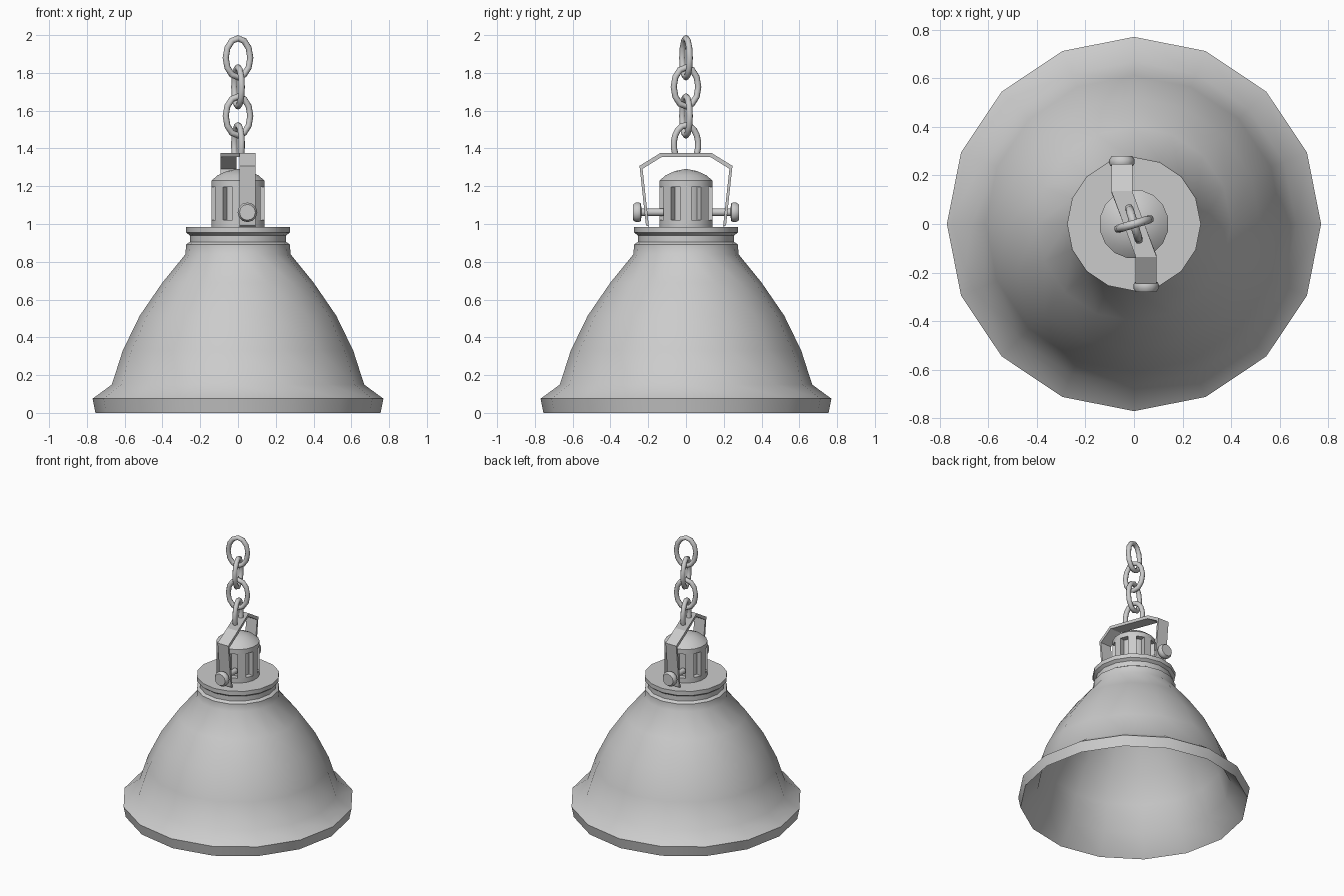
import bpy, bmesh
from math import sin, cos, pi, radians
from mathutils import Vector, Matrix

if "Cube" in bpy.data.objects:
    bpy.data.objects.remove(bpy.data.objects["Cube"])


def finish(name, bm, angle=40):
    bmesh.ops.recalc_face_normals(bm, faces=bm.faces[:])
    me = bpy.data.meshes.new(name)
    bm.to_mesh(me)
    bm.free()
    ob = bpy.data.objects.new(name, me)
    bpy.context.collection.objects.link(ob)
    bpy.ops.object.select_all(action='DESELECT')
    ob.select_set(True)
    bpy.context.view_layer.objects.active = ob
    bpy.ops.object.shade_smooth_by_angle(angle=radians(angle))
    return ob


def loft(bm, rings, closed=False, caps=False):
    """Skin a list of point rings with quads."""
    vs = [[bm.verts.new(p) for p in r] for r in rings]
    n = len(vs[0])
    for i in range(len(vs) if closed else len(vs) - 1):
        a, b = vs[i], vs[(i + 1) % len(vs)]
        for j in range(n):
            bm.faces.new((a[j], a[(j + 1) % n], b[(j + 1) % n], b[j]))
    if caps:
        bm.faces.new(vs[0])
        bm.faces.new(vs[-1])


def lathe(name, profile, sides=16, turn=0.0, matrix=None, angle=40):
    bm = bmesh.new()
    loft(bm, [[(r * cos(turn + 2 * pi * k / sides), r * sin(turn + 2 * pi * k / sides), z)
               for k in range(sides)] for r, z in profile])
    bmesh.ops.remove_doubles(bm, verts=bm.verts[:], dist=1e-5)
    if matrix:
        bm.transform(matrix)
    return finish(name, bm, angle)


# Bell shade with collar outside and hollow inside
lathe("shade", [
    (0, 0.985), (0.275, 0.985), (0.275, 0.955), (0.255, 0.94), (0.255, 0.905),
    (0.275, 0.892), (0.278, 0.84), (0.40, 0.69), (0.52, 0.515), (0.61, 0.33),
    (0.668, 0.15), (0.77, 0.075), (0.755, 0.0), (0.64, 0.135), (0.59, 0.32),
    (0.50, 0.50), (0.38, 0.675), (0.26, 0.82), (0, 0.83)])

# Vented socket housing: core, base ring, cap and eight posts
H = pi / 16
lathe("housing_core", [(0, 0.98), (0.105, 0.98), (0.105, 1.22), (0, 1.22)], turn=H)
lathe("housing_base", [(0, 0.98), (0.143, 0.98), (0.143, 1.02), (0, 1.02)], turn=H)
lathe("housing_cap", [(0, 1.195), (0.143, 1.195), (0.143, 1.23), (0.11, 1.258),
                      (0.06, 1.28), (0, 1.292)], turn=H)
bm = bmesh.new()
for k in range(8):
    a = k * pi / 4
    loft(bm, [[(r * cos(a + s), r * sin(a + s), z) for r, s in
               ((0.09, -H), (0.143, -H), (0.143, H), (0.09, H))] for z in (1.01, 1.205)], caps=True)
finish("housing_posts", bm, 20)

# Bent hanger strap, skewed across the top
half = [(0.212, 0.985), (0.246, 1.30), (0.135, 1.368)]
inner = [(0.196, 0.985), (0.230, 1.292), (0.130, 1.354)]
rings = []
for s in (-1, 1):
    seg = []
    for (yo, zo), (yi, zi) in zip(half, inner):
        x = -0.05 * s
        seg.append([(x - 0.043, s * yo, zo + 0.008), (x + 0.043, s * yo, zo + 0.008),
                    (x + 0.043, s * yi, zi), (x - 0.043, s * yi, zi)])
    rings += seg if s < 0 else seg[::-1]
bm = bmesh.new()
loft(bm, rings, caps=True)
finish("hanger_strap", bm, 25)

# Side bolts through the strap legs
for s, side in ((-1, "front"), (1, "back")):
    m = Matrix.Translation((-0.05 * s, 0, 1.062)) @ Matrix.Rotation(-s * pi / 2, 4, 'X')
    lathe(side + "_bolt", [(0, 0.10), (0.02, 0.10), (0.02, 0.235), (0.048, 0.24), (0.052, 0.25),
                           (0.052, 0.265), (0.042, 0.28), (0, 0.28)], 12, 0, m)


# Chain links, alternating by a quarter turn; the last one sinks into the strap
def link(name, z, turn, a0=0.0, a1=2 * pi):
    full = a1 - a0 > 6.2
    n, tube = 12, 0.017
    count = n if full else n + 1
    rot = Matrix.Rotation(turn, 3, 'Z')
    rings = []
    for i in range(count):
        a = a0 + (a1 - a0) * i / n
        c = Vector((0.068 * cos(a), 0, 0.103 * sin(a)))
        out = Vector((cos(a) / 0.068, 0, sin(a) / 0.103)).normalized()
        rings.append([rot @ (c + tube * (out * cos(b) + Vector((0, sin(b), 0)))) + Vector((0, 0, z))
                      for b in (2 * pi * j / 8 for j in range(8))])
    bm = bmesh.new()
    loft(bm, rings, closed=full, caps=not full)
    finish(name, bm, 50)


for i in range(3):
    link(f"chain_link_{i + 1}", 1.88 - 0.154 * i, radians(17 + 90 * (i % 2)))
link("chain_link_4", 1.42, radians(107), radians(-31), radians(211))
